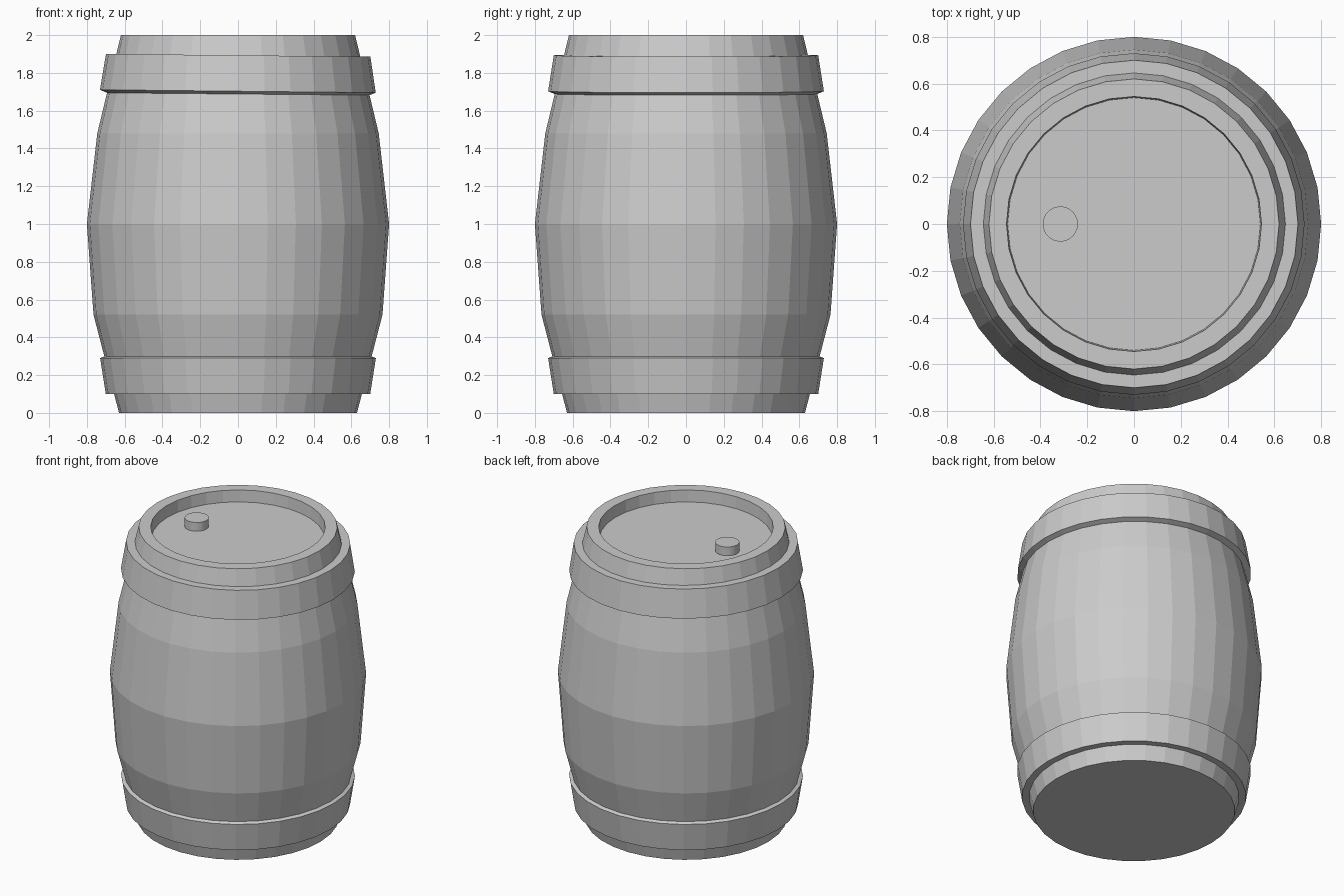
import bpy
import bmesh
from math import cos, sin, tau, radians

SIDES = 32

cube = bpy.data.objects.get("Cube")
if cube:
    bpy.data.objects.remove(cube, do_unlink=True)

grey = bpy.data.materials.new("plain_grey")
grey.use_nodes = True
colour = (0.6, 0.6, 0.6, 1)
grey.diffuse_color = colour
grey.node_tree.nodes["Principled BSDF"].inputs["Base Color"].default_value = colour


def lathe(name, profile, closed=False, location=(0, 0, 0), tilt=0):
    """Turn (radius, height) points about z; open profiles get end caps."""
    bm = bmesh.new()
    rings = [[bm.verts.new((r * cos(tau * i / SIDES), r * sin(tau * i / SIDES), z))
              for i in range(SIDES)] for r, z in profile]
    pairs = list(zip(rings, rings[1:]))
    if closed:
        pairs.append((rings[-1], rings[0]))
    else:
        bm.faces.new(rings[0])
        bm.faces.new(rings[-1])
    for a, b in pairs:
        for i in range(SIDES):
            j = (i + 1) % SIDES
            bm.faces.new((a[i], a[j], b[j], b[i]))
    bmesh.ops.recalc_face_normals(bm, faces=bm.faces)
    mesh = bpy.data.meshes.new(name)
    bm.to_mesh(mesh)
    bm.free()
    mesh.materials.append(grey)
    obj = bpy.data.objects.new(name, mesh)
    obj.location = location
    obj.rotation_euler.y = tilt
    bpy.context.collection.objects.link(obj)
    return obj


# Bulging body with a raised rim around the recessed lid
lathe("barrel_body", [(0.63, 0), (0.765, 0.52), (0.8, 1), (0.745, 1.48),
                      (0.62, 2), (0.545, 2), (0.54, 1.92)])

# Hoops: the narrow end faces away from the middle, the wide end is bevelled
hoop = [(0.60, -0.1), (0.70, -0.1), (0.73, 0.09), (0.69, 0.107), (0.60, 0.107)]
lathe("lower_hoop", hoop, closed=True, location=(0, 0, 0.2))
lathe("upper_hoop", [(r, -z) for r, z in hoop], closed=True,
      location=(0, 0, 1.793), tilt=radians(0.6))

# Bung standing on the lid
lathe("bung", [(0.075, -0.02), (0.075, 0.06)], location=(-0.315, 0, 1.92))
